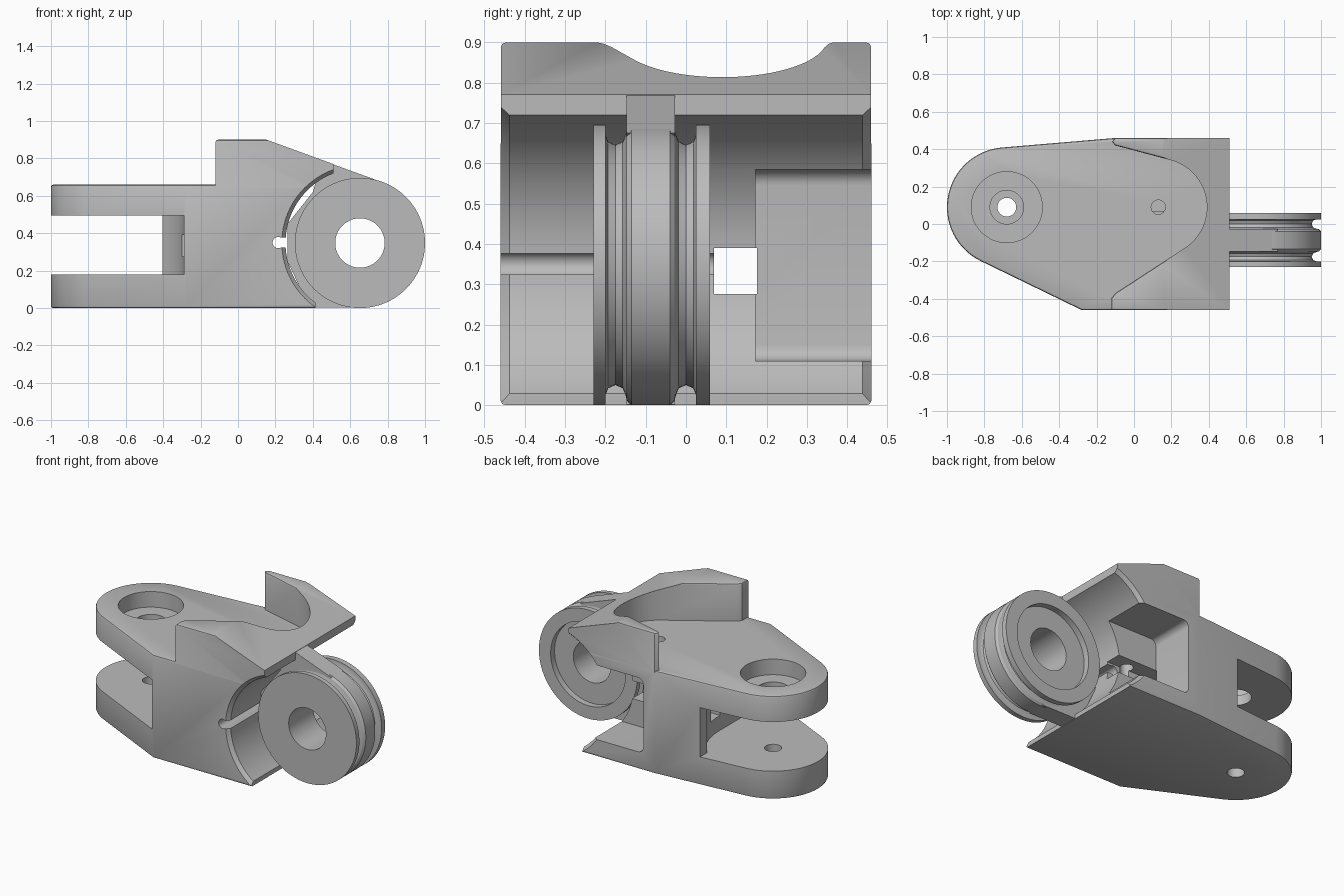
import bpy, bmesh
from math import sin, cos, pi, radians

if "Cube" in bpy.data.objects:
    bpy.data.objects.remove(bpy.data.objects["Cube"], do_unlink=True)

grey = bpy.data.materials.new("plain_grey")
grey.use_nodes = True
grey.diffuse_color = (0.5, 0.5, 0.5, 1)
for node in grey.node_tree.nodes:
    if node.type == 'BSDF_PRINCIPLED':
        node.inputs["Base Color"].default_value = (0.5, 0.5, 0.5, 1)

PIVOT = (-0.68, 0.09)     # fork pin, in plan
HUB = (0.652, 0.348)      # wheel axle, in side view
HUB_R = 0.348


def finish(name, bm):
    bmesh.ops.recalc_face_normals(bm, faces=bm.faces[:])
    mesh = bpy.data.meshes.new(name)
    bm.to_mesh(mesh)
    bm.free()
    mesh.materials.append(grey)
    ob = bpy.data.objects.new(name, mesh)
    bpy.context.collection.objects.link(ob)
    return ob


def arc(centre, r, start, end, n=24):
    steps = [radians(start + (end - start) * i / n) for i in range(n + 1)]
    return [(centre[0] + r * cos(a), centre[1] + r * sin(a)) for a in steps]


def prism(name, pts, lo, hi, axis='Z', bevel_at=(), width=0.012):
    """Extrude an outline along Z (plan) or Y (side view)."""
    bm = bmesh.new()
    rings = []
    for h in (lo, hi):
        rings.append([bm.verts.new((a, b, h) if axis == 'Z' else (a, h, b)) for a, b in pts])
    n = len(pts)
    bm.faces.new(rings[0])
    bm.faces.new(rings[1])
    for i in range(n):
        j = (i + 1) % n
        bm.faces.new((rings[0][i], rings[0][j], rings[1][j], rings[1][i]))
    bmesh.ops.recalc_face_normals(bm, faces=bm.faces[:])
    rims = [e for e in bm.edges
            if any(all(abs(v.co.z - h) < 1e-5 for v in e.verts) for h in bevel_at)]
    if rims:
        bmesh.ops.bevel(bm, geom=rims, offset=width, segments=2, profile=0.5, affect='EDGES')
    return finish(name, bm)


def cylinder(name, centre, r, lo, hi, axis='Z'):
    return prism(name, arc(centre, r, 0, 352.5, 47), lo, hi, axis)


def box(name, x, y, z):
    return prism(name, [(x[0], y[0]), (x[1], y[0]), (x[1], y[1]), (x[0], y[1])], z[0], z[1])


def lathe(name, profile, n=96):
    """Revolve a closed (radius, y) loop about the wheel axle."""
    bm = bmesh.new()
    rings = []
    for k in range(n):
        a = 2 * pi * k / n
        rings.append([bm.verts.new((HUB[0] + r * cos(a), y, HUB[1] + r * sin(a)))
                      for r, y in profile])
    m = len(profile)
    for k in range(n):
        p, q = rings[k], rings[(k + 1) % n]
        for i in range(m):
            j = (i + 1) % m
            bm.faces.new((p[i], p[j], q[j], q[i]))
    return finish(name, bm)


def activate(ob):
    bpy.ops.object.select_all(action='DESELECT')
    ob.select_set(True)
    bpy.context.view_layer.objects.active = ob


def combine(target, tool, operation):
    tool.hide_render = True
    mod = target.modifiers.new(tool.name, 'BOOLEAN')
    mod.operation = operation
    mod.solver = 'EXACT'
    mod.object = tool
    activate(target)
    bpy.ops.object.modifier_apply(modifier=mod.name)
    bpy.data.objects.remove(tool, do_unlink=True)


# Lower body with the rounded fork end
plan = arc(PIVOT, 0.32, 95, 244, 32) + [(-0.28, -0.46), (0.51, -0.46), (0.51, 0.46), (-0.1, 0.46)]
body = prism("clevis_body", plan, 0, 0.66, bevel_at=(0, 0.66))

# Raised head wrapping round a scooped recess
head_plan = [(0.5095, -0.4595), (0.5095, 0.4595), (-0.1, 0.4595), (-0.118, 0.44), (-0.1, 0.42)]
head_plan += arc((0.13, 0.09), 0.26, 75, -57, 28)
head_plan += [(-0.1, -0.37), (-0.12, -0.395), (-0.12, -0.4595)]
head = prism("head", head_plan, 0.57, 0.9, bevel_at=(0.9,))
combine(body, head, 'UNION')

# Sloping top of the head, tangent to the wheel
slope = 0.364
tangent = (HUB[0] + HUB_R * sin(radians(20)), HUB[1] + HUB_R * cos(radians(20)))


def slope_z(x):
    return tangent[1] + slope * (tangent[0] - x)


cuts = [prism("slope_cut", [(0.05, slope_z(0.05)), (0.9, slope_z(0.9)), (0.9, 1.2), (0.05, 1.2)],
              -0.7, 0.7, 'Y')]

# Hollow behind the wheel, flared at both ends
cuts.append(lathe("wheel_hollow_cut", [(0.05, -0.6), (0.543, -0.6), (0.398, -0.438),
                                       (0.398, 0.438), (0.543, 0.6), (0.05, 0.6)]))
cuts.append(box("toe_cut", (0.415, 0.6), (-0.7, 0.7), (-0.1, 0.1)))

# Fork slot with a partly curved end wall
slot = [(-1.2, -0.7), (-0.29, -0.7)] + arc(PIVOT, 0.39, 0, 45, 14) + [(-0.404, 0.7), (-1.2, 0.7)]
cuts.append(prism("fork_slot_cut", slot, 0.18, 0.495))

# Fork pin holes and counterbore
cuts.append(cylinder("counterbore_cut", PIVOT, 0.19, 0.56, 0.8))
cuts.append(cylinder("upper_pin_cut", PIVOT, 0.09, 0.4, 0.6))
cuts.append(cylinder("lower_pin_cut", PIVOT, 0.05, -0.1, 0.3))

# Side pocket with rounded inner corners
pocket = [(0.65, 0.11), (0.65, 0.585)]
pocket += arc((0.02, 0.545), 0.04, 90, 180, 6) + arc((0.02, 0.15), 0.04, 180, 270, 6)
cuts.append(prism("side_pocket_cut", pocket, 0.172, 0.7, 'Y'))

# Cross hole, its keyway, the window and the small drop hole
cuts.append(cylinder("cross_hole_cut", (0.215, 0.35), 0.03, -0.7, 0.3, 'Y'))
cuts.append(box("keyway_cut", (0.22, 0.3), (-0.7, 0.3), (0.324, 0.376)))
cuts.append(box("window_cut", (-0.4, 0.35), (0.07, 0.176), (0.276, 0.39)))
cuts.append(cylinder("drop_hole_cut", (0.13, 0.09), 0.038, 0.33, 0.75))

for cut in cuts:
    combine(body, cut, 'DIFFERENCE')

# Wheel with two rounded grooves, a bore and a recessed back face
MID = -0.0875
groove = [(HUB_R, -0.2), (0.323, -0.2), (0.306, -0.193), (0.298, -0.175),
          (0.306, -0.157), (0.323, -0.15), (0.336, -0.147), (HUB_R, -0.135)]
mirrored = [(r, 2 * MID - y) for r, y in reversed(groove)]
wheel = lathe("hinge_wheel", [(0.132, -0.23), (HUB_R, -0.23)] + groove + mirrored
              + [(HUB_R, 0.06), (0.265, 0.06), (0.265, 0.02), (0.132, 0.02)])

# Web joining the wheel to the body
web_side = [(0.38, 0.003), (0.652, 0.002), (0.652, 0.12), (0.48, 0.25), (0.48, 0.45),
            (0.652, 0.58), (tangent[0] - 0.005, tangent[1]), (0.45, slope_z(0.45) - 0.002),
            (0.4, 0.62), (0.265, 0.45), (0.265, 0.25)]
web = prism("wheel_web", web_side, -0.148, -0.027, 'Y')

for ob in (body, wheel, web):
    activate(ob)
    bpy.ops.object.shade_smooth_by_angle(angle=radians(30))
